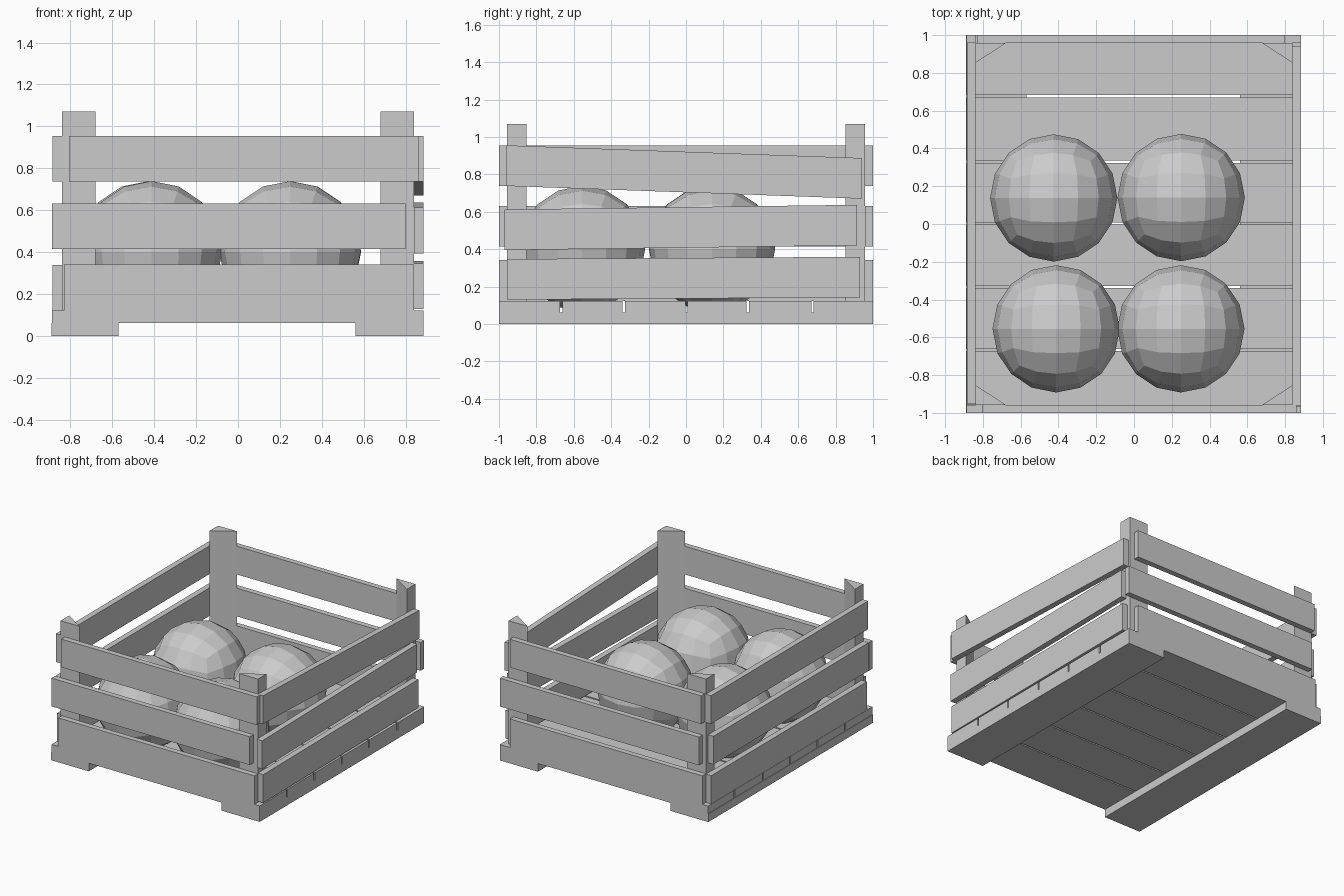
import bpy, bmesh
from mathutils import Vector, Euler

if "Cube" in bpy.data.objects:
    bpy.data.objects.remove(bpy.data.objects["Cube"])


def make(name, bm):
    bmesh.ops.recalc_face_normals(bm, faces=bm.faces)
    mesh = bpy.data.meshes.new(name)
    bm.to_mesh(mesh)
    bm.free()
    ob = bpy.data.objects.new(name, mesh)
    bpy.context.collection.objects.link(ob)
    return ob


def prism(name, points, offset):
    """Flat polygon pushed along an offset vector."""
    bm = bmesh.new()
    face = bm.faces.new([bm.verts.new(p) for p in points])
    ext = bmesh.ops.extrude_face_region(bm, geom=[face])
    moved = [g for g in ext['geom'] if isinstance(g, bmesh.types.BMVert)]
    bmesh.ops.translate(bm, verts=moved, vec=offset)
    if len(bm.faces) == len(points) + 1:      # close the starting end
        bm.faces.new([v for v in bm.verts][:len(points)])
    return make(name, bm)


def box(name, x0, x1, y0, y1, z0, z1):
    return prism(name, [(x0, y0, z0), (x1, y0, z0), (x1, y1, z0), (x0, y1, z0)],
                 (0, 0, z1 - z0))


# Two runners under the floor
box("left_runner", -0.89, -0.57, -1, 1, 0, 0.062)
box("right_runner", 0.56, 0.885, -1, 1, 0, 0.062)

# Floor planks with narrow gaps
edges = [-1.006, -0.667, -0.333, 0.003, 0.33, 0.677, 1.006]
for i, (a, b) in enumerate(zip(edges, edges[1:])):
    box(f"floor_plank_{i + 1}", -0.887, 0.885, a + 0.006, b - 0.006, 0.062, 0.122)

# Triangular corner posts
for sx, side in ((-1, "left"), (1, "right")):
    for sy, end in ((-1, "front"), (1, "back")):
        x, y = 0.84 * sx, 0.957 * sy
        prism(f"{end}_{side}_post",
              [(x, y, 0.122), (x - 0.16 * sx, y, 0.122), (x, y - 0.105 * sy, 0.122)],
              (0, 0, 0.948))

# Front and back slats: (x start, x end, bottom, top)
front = [(-0.83, 0.84, 0.122, 0.342), (-0.887, 0.80, 0.415, 0.632), (-0.805, 0.86, 0.738, 0.955)]
back = [(-0.84, 0.80, 0.122, 0.342), (-0.81, 0.885, 0.415, 0.632), (-0.83, 0.80, 0.738, 0.955)]
for i in range(3):
    a, b, lo, hi = front[i]
    box(f"front_slat_{i + 1}", a, b, -1, -0.957, lo, hi)
    a, b, lo, hi = back[i]
    box(f"back_slat_{i + 1}", a, b, 0.957, 1, lo, hi)

# Side slats, some nailed on askew: (y start, y end, bottom at start, bottom at end)
right = [(-0.957, 0.93, 0.13, 0.142), (-0.97, 0.915, 0.395, 0.42), (-0.96, 0.94, 0.738, 0.67)]
left = [(-0.935, 0.957, 0.122, 0.122), (-0.955, 0.93, 0.415, 0.415), (-0.95, 0.96, 0.738, 0.738)]
for side, x, slats in (("right", 0.84, right), ("left", -0.885, left)):
    for i, (a, b, za, zb) in enumerate(slats):
        prism(f"{side}_slat_{i + 1}",
              [(x, a, za), (x, b, zb), (x, b, zb + 0.217), (x, a, za + 0.217)],
              (0.045, 0, 0))

# Four faceted balls made from subdivided cubes
balls = [(-0.425, 0.138), (0.25, 0.14), (-0.412, -0.555), (0.248, -0.555)]
for i, (x, y) in enumerate(balls):
    bm = bmesh.new()
    bmesh.ops.create_cube(bm, size=1)
    for _ in range(2):
        bmesh.ops.subdivide_edges(bm, edges=bm.edges[:], cuts=1, use_grid_fill=True)
        for v in bm.verts:
            v.co = v.co.normalized() * 0.337
    ball = make(f"ball_{i + 1}", bm)
    ball.location = Vector((x, y, 0.402))
